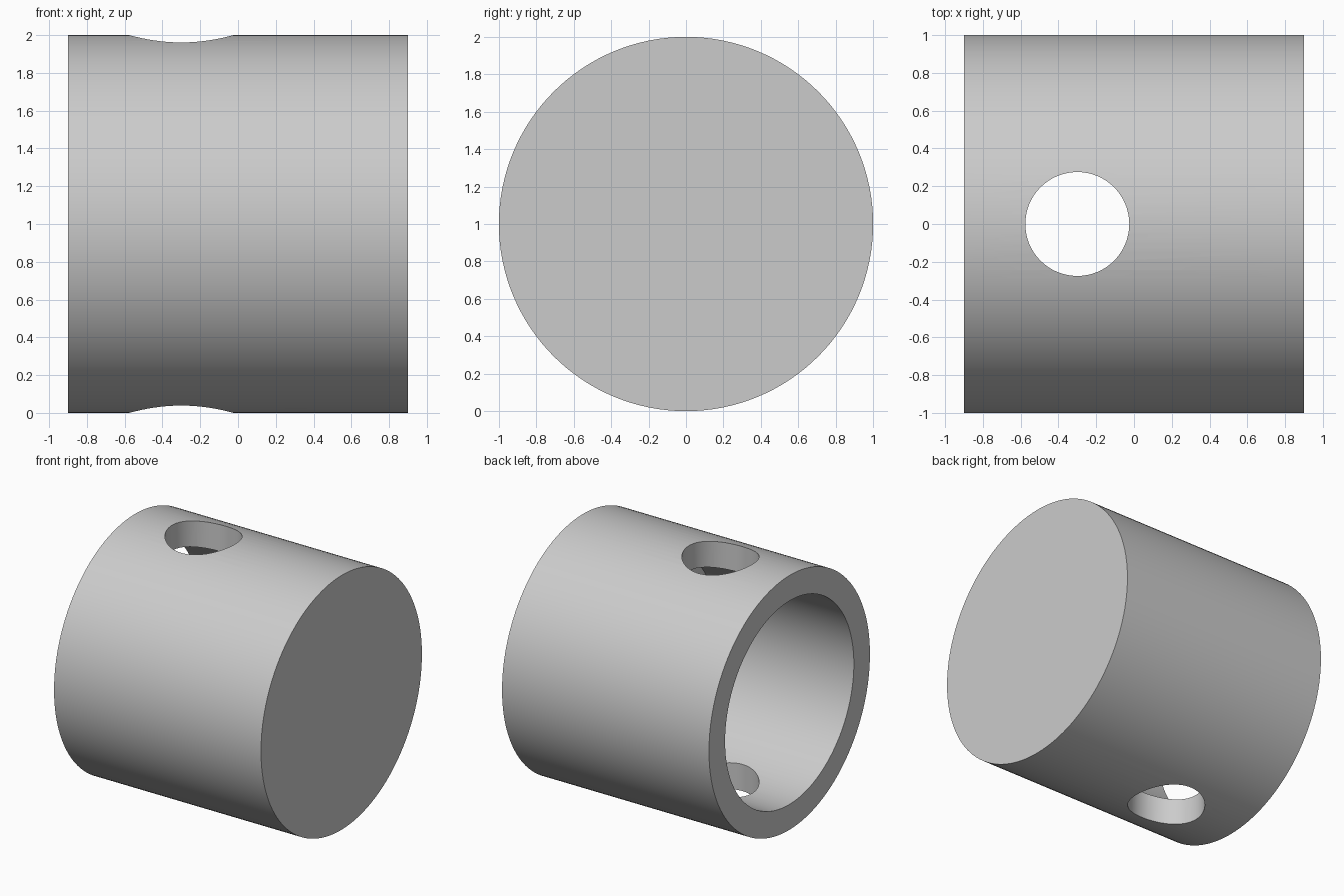
import bpy
from math import pi

cube = bpy.data.objects.get("Cube")
if cube:
    bpy.data.objects.remove(cube, do_unlink=True)

grey = bpy.data.materials.new("plain_grey")
grey.use_nodes = True
colour = (0.6, 0.6, 0.6, 1)
grey.diffuse_color = colour
for node in grey.node_tree.nodes:
    if node.type == 'BSDF_PRINCIPLED':
        node.inputs["Base Color"].default_value = colour


def cylinder(name, radius, length, location, rotation=(0, 0, 0), sides=128):
    bpy.ops.mesh.primitive_cylinder_add(vertices=sides, radius=radius, depth=length,
                                        location=location, rotation=rotation)
    obj = bpy.context.object
    obj.name = name
    obj.data.materials.append(grey)
    return obj


def cut(target, cutter):
    cutter.hide_render = True
    bpy.ops.object.select_all(action='DESELECT')
    target.select_set(True)
    bpy.context.view_layer.objects.active = target
    mod = target.modifiers.new("cut", 'BOOLEAN')
    mod.operation = 'DIFFERENCE'
    mod.solver = 'EXACT'
    mod.object = cutter
    bpy.ops.object.modifier_apply(modifier=mod.name)
    bpy.data.objects.remove(cutter, do_unlink=True)


ALONG_X = (0, pi / 2, 0)
OPEN_END, CAVITY_FLOOR, CLOSED_END = -0.9, 0.3, 0.9

# Solid outer body lying along x
body = cylinder("hollow_cylinder", 1, CLOSED_END - OPEN_END, (0, 0, 1), ALONG_X)

# Blind cavity, open at the -x end
start = OPEN_END - 0.1
cut(body, cylinder("cavity_cutter", 0.8, CAVITY_FLOOR - start,
                   ((start + CAVITY_FLOOR) / 2, 0, 1), ALONG_X))

# Vertical pin hole through both walls, midway along the cavity
cut(body, cylinder("pin_hole_cutter", 0.275, 3,
                   ((OPEN_END + CAVITY_FLOOR) / 2, 0, 1), sides=64))

# Smooth walls with crisp rims
body.select_set(True)
bpy.context.view_layer.objects.active = body
bpy.ops.object.shade_smooth_by_angle(angle=pi / 6)
